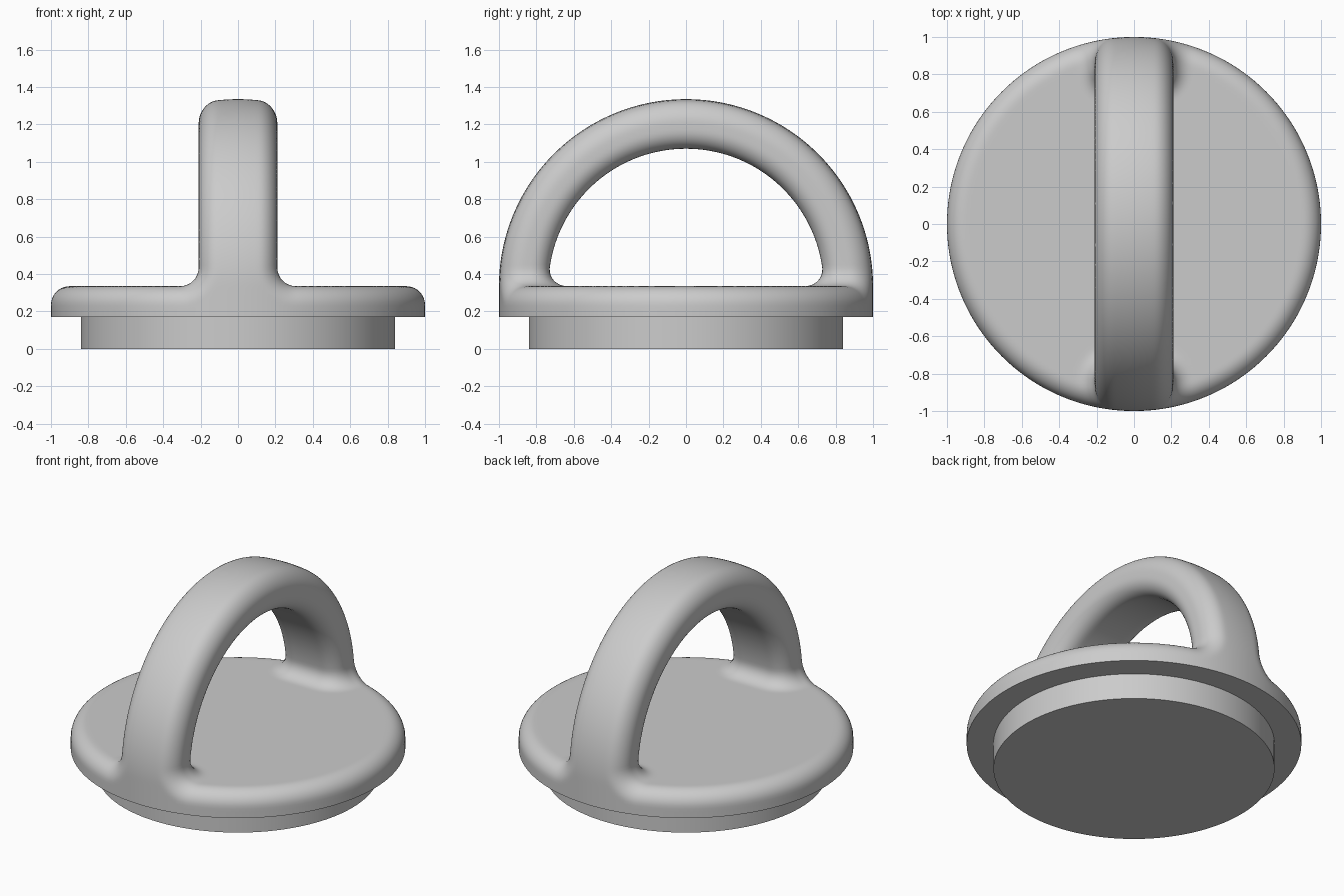
import bpy
import bmesh
from math import cos, sin, pi, hypot
from mathutils import Vector, Matrix

if "Cube" in bpy.data.objects:
    bpy.data.objects.remove(bpy.data.objects["Cube"], do_unlink=True)

TOP, RIM_Z = 0.335, 0.17            # top face and underside of the lid
INNER, HALF_W, FILLET = 0.735, 0.21, 0.1
PLUG_R = 0.84

grey = bpy.data.materials.new("light_grey")
grey.use_nodes = True
colour = (0.6, 0.6, 0.6, 1)
grey.diffuse_color = colour
grey.node_tree.nodes["Principled BSDF"].inputs["Base Color"].default_value = colour


def make_object(name, bm):
    mesh = bpy.data.meshes.new(name)
    bmesh.ops.recalc_face_normals(bm, faces=bm.faces)
    bm.to_mesh(mesh)
    bm.free()
    obj = bpy.data.objects.new(name, mesh)
    bpy.context.collection.objects.link(obj)
    mesh.materials.append(grey)
    return obj


def add_cylinder(bm, radius, low, high):
    bmesh.ops.create_cone(bm, cap_ends=True, segments=160, radius1=radius,
                          radius2=radius, depth=high - low,
                          matrix=Matrix.Translation((0, 0, (low + high) / 2)))


def smooth(obj):
    bpy.ops.object.select_all(action='DESELECT')
    obj.select_set(True)
    bpy.context.view_layer.objects.active = obj
    bpy.ops.object.shade_smooth_by_angle(angle=pi / 6)


# Distance rules: intersect with rounded edges, join with rounded fillets
def round_intersect(a, b, r=FILLET):
    return min(max(a, b), -r) + hypot(max(a + r, 0), max(b + r, 0))


def round_union(a, b):
    return -round_intersect(-a, -b)


def lid_distance(p):
    x, y, z = p
    dome = hypot(x, y, max(z - TOP, 0)) - 1
    handle = round_intersect(abs(x) - HALF_W, INNER - hypot(y, z - TOP))
    return round_intersect(dome, round_union(z - TOP, handle))


def snap(p):
    h = 0.001
    for _ in range(3):
        d = lid_distance(p)
        grad = Vector([(lid_distance(p + h * axis) - d) / h
                       for axis in Matrix.Identity(3)])
        if grad.length < 0.2:
            break
        p = p - grad * d / grad.length_squared
    return p


# Rough lid: a disc and an arched handle, merged into one even skin
bm = bmesh.new()
add_cylinder(bm, 1, 0, TOP)
angles = [-0.1 + (pi + 0.2) * i / 80 for i in range(81)]
outline = [(cos(a), sin(a)) for a in angles]
outline += [(INNER * cos(a), INNER * sin(a)) for a in reversed(angles)]
face = bm.faces.new([bm.verts.new((-HALF_W, y, TOP + z)) for y, z in outline])
wall = bmesh.ops.extrude_face_region(bm, geom=[face], use_keep_orig=True)
bmesh.ops.translate(bm, vec=(2 * HALF_W, 0, 0),
                    verts=[v for v in wall["geom"] if isinstance(v, bmesh.types.BMVert)])
lid = make_object("lid_with_handle", bm)
remesh = lid.modifiers.new("skin", 'REMESH')
remesh.mode = 'VOXEL'
remesh.voxel_size = 0.02
bpy.context.view_layer.objects.active = lid
bpy.ops.object.modifier_apply(modifier=remesh.name)

# Relax the skin and snap it to the filleted shape
bm = bmesh.new()
bm.from_mesh(lid.data)
for _ in range(3):
    upper = [v for v in bm.verts if v.co.z > 0.08]
    bmesh.ops.smooth_vert(bm, verts=upper, factor=0.5,
                          use_axis_x=True, use_axis_y=True, use_axis_z=True)
    for v in upper:
        v.co = snap(v.co)

# Flat underside of the lid
bmesh.ops.bisect_plane(bm, geom=bm.verts[:] + bm.edges[:] + bm.faces[:],
                       plane_co=(0, 0, RIM_Z), plane_no=(0, 0, 1), clear_inner=True)
bmesh.ops.holes_fill(bm, edges=[e for e in bm.edges if e.is_boundary], sides=0)
bmesh.ops.recalc_face_normals(bm, faces=bm.faces)
bm.to_mesh(lid.data)
bm.free()
lid.data.materials.clear()
lid.data.materials.append(grey)
smooth(lid)

# Plug under the lid
bm = bmesh.new()
add_cylinder(bm, PLUG_R, 0, RIM_Z)
smooth(make_object("plug", bm))
